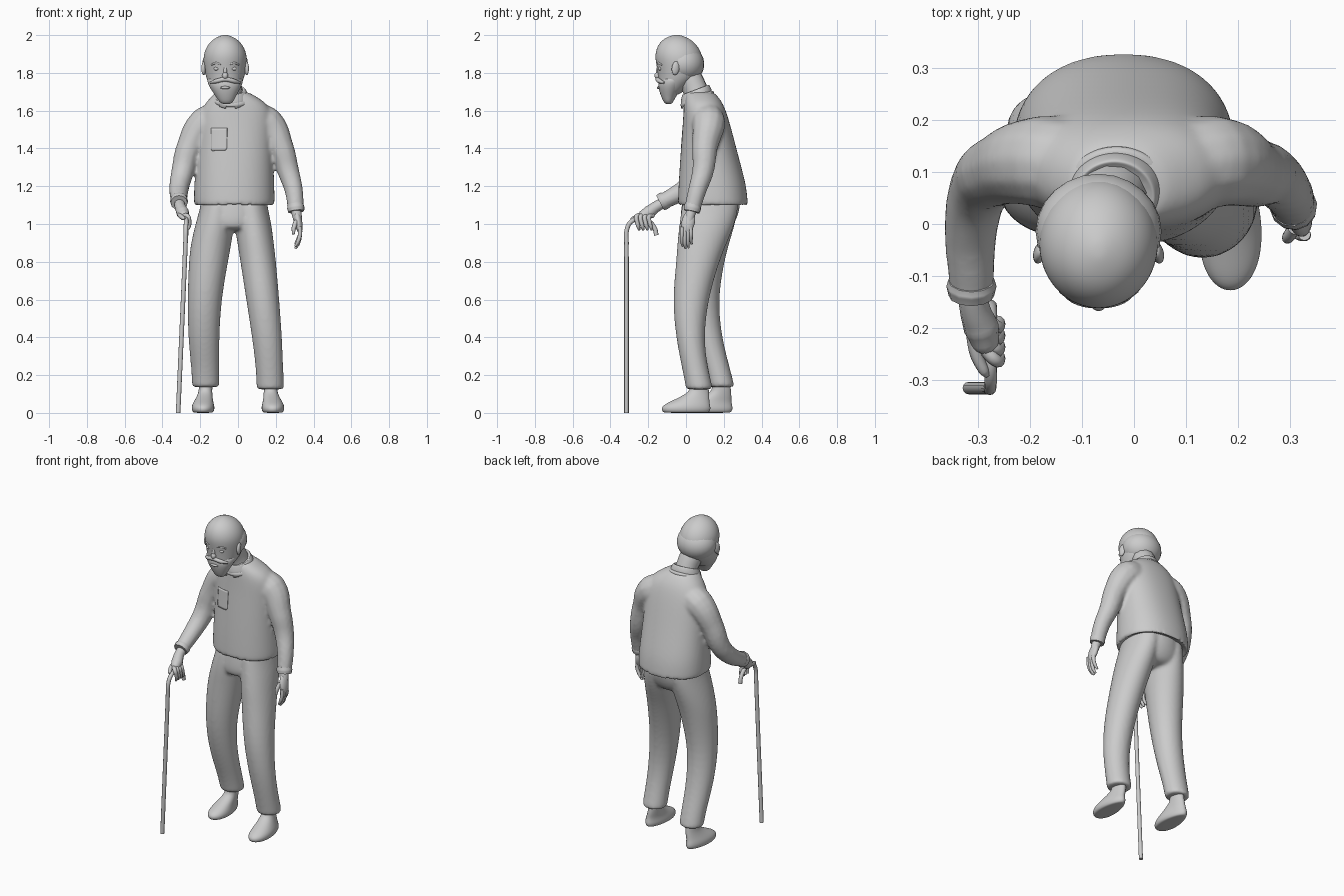
import bpy, bmesh, math
from mathutils import Vector


def finish(name, bm, subsurf=0):
    bmesh.ops.recalc_face_normals(bm, faces=bm.faces)
    me = bpy.data.meshes.new(name)
    bm.to_mesh(me)
    bm.free()
    me.shade_smooth()
    ob = bpy.data.objects.new(name, me)
    bpy.context.collection.objects.link(ob)
    if subsurf:
        ob.modifiers.new("smooth", 'SUBSURF').levels = subsurf
        ob.modifiers["smooth"].render_levels = subsurf
    return ob


def loft(name, rows, n=24, p=2.0, tilt=0.0, taper=0.0):
    """Stack of super-ellipse rings, each (z, cx, cy, rx, ry)."""
    bm = bmesh.new()
    rings = []
    for z, cx, cy, rx, ry in rows:
        ring = []
        for i in range(n):
            a = 2 * math.pi * i / n
            c, s = math.cos(a), math.sin(a)
            dx = rx * math.copysign(abs(c) ** (2 / p), c)
            dy = ry * math.copysign(abs(s) ** (2 / p), s)
            ring.append(bm.verts.new((cx + dx * (1 - taper * s), cy + dy, z + tilt * dy)))
        rings.append(ring)
    for a, b in zip(rings, rings[1:]):
        for i in range(n):
            j = (i + 1) % n
            bm.faces.new((a[i], a[j], b[j], b[i]))
    bm.faces.new(rings[0][::-1])
    bm.faces.new(rings[-1])
    return finish(name, bm, 2)


def tube(name, pts, res=5):
    """Smooth tube through points (x, y, z, radius)."""
    cu = bpy.data.curves.new(name, 'CURVE')
    cu.dimensions = '3D'
    cu.bevel_depth = 1.0
    cu.bevel_resolution = 4
    cu.resolution_u = res
    cu.use_fill_caps = True
    sp = cu.splines.new('BEZIER')
    sp.bezier_points.add(len(pts) - 1)
    for bp, (x, y, z, r) in zip(sp.bezier_points, pts):
        bp.co = (x, y, z)
        bp.radius = r
        bp.handle_left_type = bp.handle_right_type = 'AUTO'
    ob = bpy.data.objects.new(name, cu)
    bpy.context.collection.objects.link(ob)
    bpy.ops.object.select_all(action='DESELECT')
    ob.select_set(True)
    bpy.context.view_layer.objects.active = ob
    bpy.ops.object.convert(target='MESH')
    bpy.ops.object.shade_smooth_by_angle(angle=math.radians(50))
    return ob


def ball(name, loc, size, rot=(0, 0, 0)):
    bm = bmesh.new()
    bmesh.ops.create_uvsphere(bm, u_segments=24, v_segments=14, radius=1)
    ob = finish(name, bm)
    ob.location, ob.scale, ob.rotation_euler = loc, size, rot
    return ob


def fuse(name, parts, voxel, smooth):
    """Blend overlapping parts into one garment."""
    bpy.context.view_layer.update()
    deps = bpy.context.evaluated_depsgraph_get()
    bm = bmesh.new()
    for ob in parts:
        bm.from_mesh(ob.evaluated_get(deps).to_mesh())
    bmesh.ops.remove_doubles(bm, verts=bm.verts, dist=1e-5)
    for ob in parts:
        bpy.data.objects.remove(ob)
    ob = finish(name, bm)
    rm = ob.modifiers.new("remesh", 'REMESH')
    rm.mode, rm.voxel_size, rm.use_smooth_shade = 'VOXEL', voxel, True
    sm = ob.modifiers.new("soften", 'SMOOTH')
    sm.factor, sm.iterations = .5, smooth
    return ob


# Sweater: body with hem turned in, blended with both sleeves
body = loft("body", [
    (1.13, -.02, .143, .17, .15), (1.098, -.02, .143, .20, .175), (1.096, -.02, .143, .213, .187),
    (1.12, -.02, .142, .216, .186), (1.20, -.02, .14, .214, .181), (1.30, -.018, .13, .208, .165),
    (1.40, -.015, .12, .203, .148), (1.50, -.012, .111, .20, .131), (1.58, -.01, .102, .197, .117),
    (1.64, -.01, .092, .165, .104), (1.68, -.025, .08, .112, .086), (1.705, -.033, .07, .08, .07)], p=2.25)
right_sleeve = tube("right", [(-.09, .11, 1.565, .085), (-.175, .12, 1.53, .09), (-.255, .105, 1.41, .070),
                              (-.295, .07, 1.27, .060), (-.312, 0, 1.19, .053), (-.312, -.128, 1.115, .043)])
left_sleeve = tube("left", [(.08, .11, 1.565, .085), (.155, .12, 1.53, .09), (.225, .10, 1.41, .069),
                            (.266, .09, 1.28, .058), (.295, .06, 1.18, .049), (.307, .032, 1.075, .043)])
sweater = fuse("sweater", [body, right_sleeve, left_sleeve], .010, 7)

# Chest pocket wrapped onto the sweater
bm = bmesh.new()
bmesh.ops.create_grid(bm, x_segments=10, y_segments=10, size=.5)
for v in bm.verts:
    x, z = v.co.x, v.co.y
    if z < -.45:
        x *= .8
    v.co = (-.112 + x * .105, -.04, 1.45 + z * .12)
pocket = finish("chest_pocket", bm)
wrap = pocket.modifiers.new("wrap", 'SHRINKWRAP')
wrap.target, wrap.offset = sweater, .003
pocket.modifiers.new("thick", 'SOLIDIFY').thickness = .004

# Cuffs
tube("right_cuff", [(-.312, -.108, 1.128, .045), (-.312, -.12, 1.121, .048), (-.312, -.137, 1.112, .044)])
tube("left_cuff", [(.303, .038, 1.105, .043), (.306, .034, 1.085, .046), (.308, .03, 1.066, .043)])

# Trousers: seat and two legs blended together
seat = loft("seat", [(1.17, -.02, .135, .165, .15), (1.10, -.02, .133, .178, .157),
                     (1.04, -.022, .122, .19, .153), (.99, -.025, .11, .16, .14), (.965, -.025, .10, .10, .11)])
left_leg = loft("left_leg", [
    (1.16, .065, .13, .085, .14), (1.10, .065, .13, .09, .152), (1.0, .08, .112, .098, .148),
    (.90, .093, .085, .097, .132), (.80, .107, .062, .095, .114), (.60, .131, .022, .088, .095),
    (.40, .154, .020, .080, .074), (.25, .166, .045, .073, .069), (.15, .171, .067, .073, .071),
    (.128, .171, .07, .073, .071), (.124, .171, .07, .06, .06)])
right_leg = loft("right_leg", [
    (1.16, -.105, .13, .085, .14), (1.10, -.105, .13, .092, .152), (1.0, -.122, .115, .104, .146),
    (.90, -.142, .102, .108, .128), (.80, -.157, .09, .105, .113), (.60, -.178, .078, .090, .091),
    (.40, -.182, .113, .083, .077), (.25, -.174, .16, .075, .069), (.16, -.171, .184, .073, .069),
    (.14, -.171, .187, .073, .068), (.136, -.171, .187, .06, .057)])
fuse("trousers", [seat, left_leg, right_leg], .010, 6)

# Shoes
for side, s, y in (("left", 1, 0), ("right", -1, .117)):
    loft(side + "_shoe", [(z, s * x, y + cy, rx, ry) for z, x, cy, rx, ry in (
        (.0, .185, 0, .042, .108), (.004, .185, 0, .055, .124), (.022, .185, 0, .061, .132),
        (.042, .185, .004, .058, .124), (.062, .182, .022, .05, .102), (.085, .177, .047, .042, .077),
        (.11, .173, .067, .036, .055), (.135, .171, .072, .035, .048), (.2, .17, .065, .035, .045))], taper=.18)

# Walking cane with crook handle
tube("cane", [(-.317, -.315, 0, .012), (-.282, -.315, .80, .012), (-.278, -.315, .90, .012),
              (-.276, -.313, .97, .012), (-.275, -.293, 1.01, .012), (-.275, -.245, 1.028, .012),
              (-.275, -.195, 1.012, .012), (-.275, -.165, .975, .012), (-.275, -.157, .94, .012)])

# Right hand over the cane handle
tube("right_palm", [(-.31, -.115, 1.115, .028), (-.306, -.16, 1.09, .029), (-.293, -.20, 1.06, .034),
                    (-.285, -.232, 1.043, .026), (-.282, -.245, 1.035, .012)])
for i in range(4):
    y = -.262 + .022 * i
    tube("right_finger_%d" % i, [(-.285, y + .02, 1.045, .013), (-.265, y, 1.04, .012),
                                 (-.258, y + .003, 1.01, .011), (-.260, y + .01, .985, .010),
                                 (-.268, y + .014, .968, .006)])
tube("right_thumb", [(-.31, -.20, 1.055, .014), (-.302, -.25, 1.04, .013),
                     (-.288, -.282, 1.03, .010), (-.282, -.292, 1.025, .005)])

# Left hand hanging at the side
ball("left_palm", (.319, .012, 1.01), (.021, .035, .062), (math.radians(-12), math.radians(-10), 0))
tube("left_wrist", [(.305, .03, 1.08, .028), (.312, .022, 1.045, .026), (.318, .015, 1.01, .022)])
for i in range(4):
    y = -.022 + .016 * i
    drop = (.0, -.012, -.008, .012)[i]
    tube("left_finger_%d" % i, [(.327, y * .9, .985, .012), (.328, y, .945, .011),
                                (.318, y, .908 + drop, .010), (.303, y + .004, .882 + drop, .006)])
tube("left_thumb", [(.308, -.008, 1.015, .013), (.296, -.025, .98, .012), (.293, -.03, .945, .007)])

# Neck and shirt collar
tube("neck", [(-.035, .07, 1.64, .07), (-.045, .045, 1.72, .066), (-.06, .0, 1.80, .07)])
loft("sweater_neckband", [(1.64, -.033, .06, .09, .08), (1.655, -.033, .06, .108, .092),
                          (1.678, -.033, .06, .102, .088), (1.683, -.033, .06, .07, .06)], tilt=.35)
loft("shirt_collar", [(1.66, -.035, .055, .085, .075), (1.665, -.035, .055, .098, .087),
                      (1.705, -.037, .052, .082, .075), (1.715, -.038, .05, .076, .069),
                      (1.70, -.038, .05, .066, .06)], tilt=.38)
for side, s in (("left", 1), ("right", -1)):
    bm = bmesh.new()
    quad = [(.005, -.020, 1.665), (.07, .005, 1.675), (.058, -.018, 1.622), (.028, -.026, 1.612)]
    bm.faces.new([bm.verts.new((-.04 + s * x, y, z)) for x, y, z in quad])
    flap = finish(side + "_collar_flap", bm)
    flap.modifiers.new("thick", 'SOLIDIFY').thickness = .008

# Head, fringe of hair and beard
hx = -.068
loft("head", [(1.68, hx, -.08, .04, .035), (1.70, hx, -.075, .065, .06), (1.74, hx, -.06, .088, .085),
              (1.78, hx, -.036, .103, .112), (1.83, hx, -.033, .113, .122), (1.88, hx, -.038, .117, .127),
              (1.92, hx, -.042, .108, .118), (1.955, hx, -.046, .088, .098), (1.982, hx, -.049, .059, .067),
              (1.997, hx, -.05, .025, .03), (2.001, hx, -.05, .008, .01)])
ball("hair_fringe", (hx, -.014, 1.848), (.121, .111, .103), (math.radians(-8), 0, 0))
loft("beard", [(1.785, hx, -.062, .085, .06), (1.765, hx, -.069, .097, .073), (1.735, hx, -.079, .09, .07),
               (1.70, hx + .002, -.088, .069, .053), (1.67, hx + .004, -.093, .05, .037),
               (1.645, hx + .006, -.093, .036, .025), (1.634, hx + .006, -.092, .018, .013)])
tube("moustache", [(hx - .078, -.116, 1.748, .006), (hx - .045, -.141, 1.757, .012), (hx, -.150, 1.766, .012),
                   (hx + .045, -.141, 1.757, .012), (hx + .078, -.116, 1.748, .006)])
ball("lower_lip", (hx, -.142, 1.722), (.026, .012, .008))
ball("nose", (hx, -.150, 1.785), (.016, .017, .019))
ball("nose_bridge", (hx, -.146, 1.815), (.010, .012, .033), (math.radians(-10), 0, 0))
for side, s in (("left", 1), ("right", -1)):
    ball(side + "_eye", (hx + s * .045, -.136, 1.822), (.016, .011, .010))
    tube(side + "_eyebrow", [(hx + s * .022, -.151, 1.846, .005), (hx + s * .048, -.144, 1.852, .006),
                             (hx + s * .074, -.128, 1.842, .004)])
    ball(side + "_ear", (hx + s * .113, -.055, 1.825), (.012, .021, .037), (math.radians(-8), 0, s * .25))
